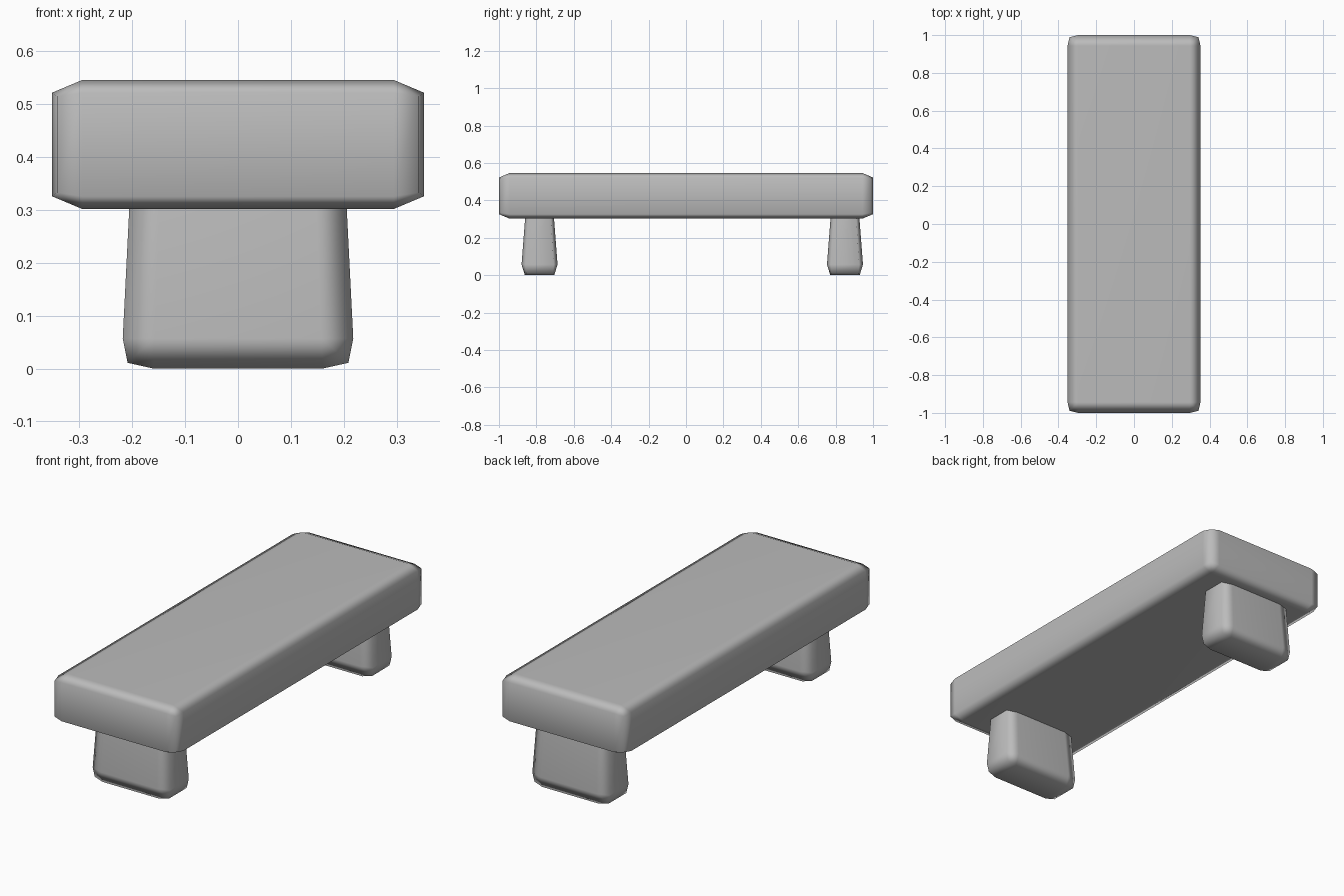
import bpy
import bmesh
from mathutils import Vector

cube = bpy.data.objects.get("Cube")
if cube:
    bpy.data.objects.remove(cube)

GREY = (0.5, 0.5, 0.5, 1.0)
mat = bpy.data.materials.new("plain_grey")
mat.use_nodes = True
mat.diffuse_color = GREY
mat.node_tree.nodes["Principled BSDF"].inputs["Base Color"].default_value = GREY


def soft_block(name, half, bevel, place):
    """Block with rounded outline in u, v and chamfered faces along w.
    place maps a local (u, v, w) point to its final position."""
    (hu, hv, hw), (bu, bv, bw) = half, bevel
    bm = bmesh.new()
    rings = []
    for side, level in ((-1, "face"), (-1, "rim"), (1, "rim"), (1, "face")):
        ring = []
        for su, sv in ((1, 1), (-1, 1), (-1, -1), (1, -1)):
            # inset fractions: side point, rounded corner point, end point
            corner = [(0, 1, 1), (0.19, 0.19, 1.3), (1, 0, 1)]
            if su * sv < 0:
                corner.reverse()
            for fu, fv, fw in corner:
                if level == "face":
                    fu, fv, fw = 1, 1, 0
                p = Vector((su * (hu - bu * fu), sv * (hv - bv * fv),
                            side * (hw - bw * fw)))
                ring.append(bm.verts.new(place(p)))
        rings.append(ring)
    count = len(rings[0])
    for a, b in zip(rings, rings[1:]):
        for i in range(count):
            j = (i + 1) % count
            bm.faces.new((a[i], a[j], b[j], b[i]))
    # Flat end faces; the collapsed corners merge into single points
    bm.faces.new(rings[0])
    bm.faces.new(rings[-1])
    bmesh.ops.remove_doubles(bm, verts=bm.verts, dist=0.0005)
    bmesh.ops.recalc_face_normals(bm, faces=bm.faces)

    mesh = bpy.data.meshes.new(name)
    bm.to_mesh(mesh)
    bm.free()
    mesh.shade_smooth()
    mesh.materials.append(mat)
    obj = bpy.data.objects.new(name, mesh)
    bpy.context.collection.objects.link(obj)
    # Keep the large faces flat and the bevels soft
    weighted = obj.modifiers.new("soft_bevels", "WEIGHTED_NORMAL")
    weighted.keep_sharp = False
    return obj


# Seat slab
soft_block("seat", (0.352, 1.0, 0.122), (0.057, 0.057, 0.024),
           lambda p: p + Vector((0, 0, 0.424)))


# Legs, tapering upward into the slab
def leg_place(y):
    def place(p):
        z = p.y + 0.2
        rise = z - 0.06
        return Vector((p.x * (1 - 0.23 * rise), y + p.z * (1 - 0.8 * rise), z))
    return place


for name, y in (("front_leg", -0.783), ("back_leg", 0.85)):
    soft_block(name, (0.218, 0.2, 0.096), (0.06, 0.057, 0.021), leg_place(y))
